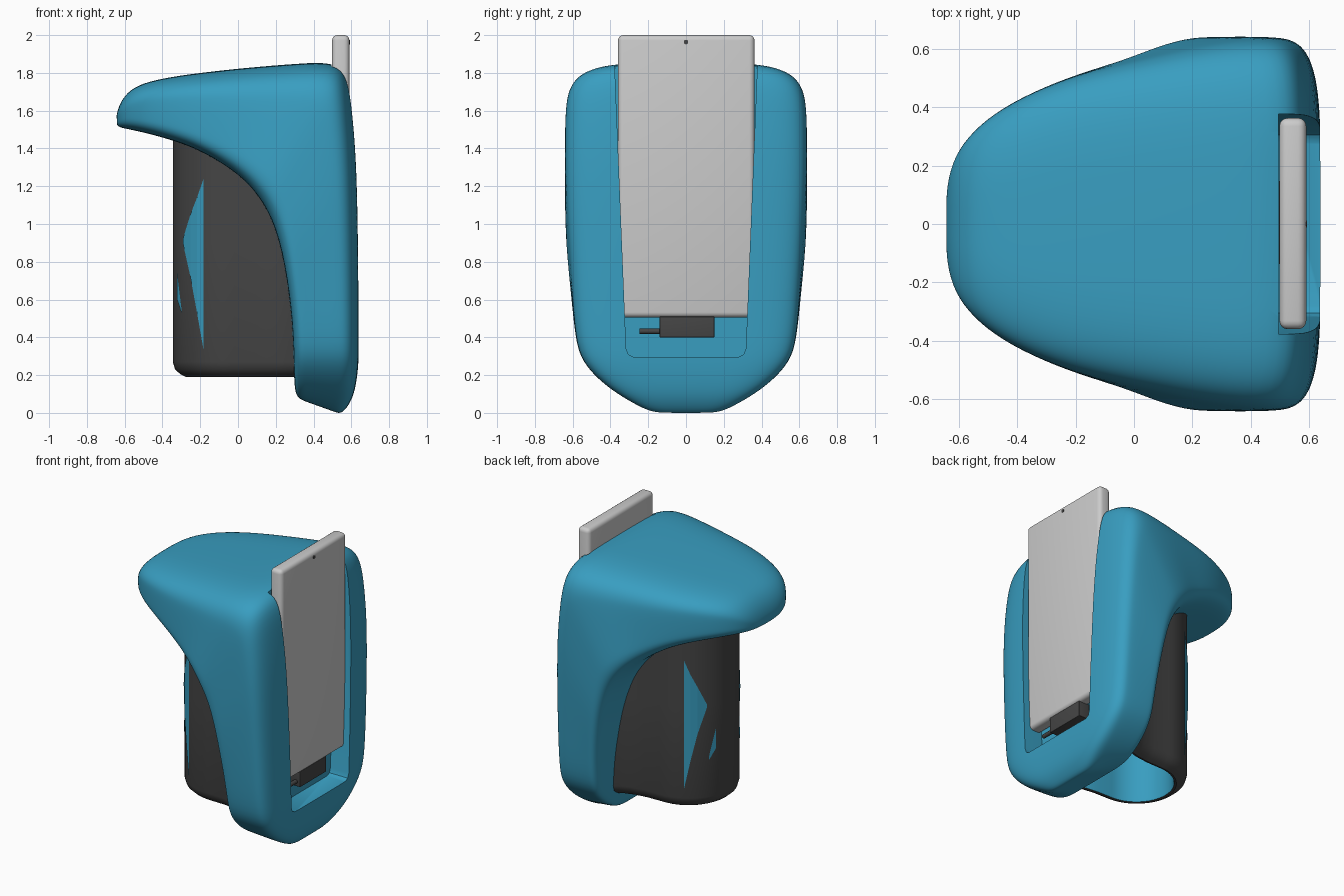
import bpy, bmesh, math
from mathutils import Vector

if "Cube" in bpy.data.objects:
    bpy.data.objects.remove(bpy.data.objects["Cube"])


def material(name, rgb):
    m = bpy.data.materials.new(name)
    m.diffuse_color = (*rgb, 1)
    m.use_nodes = True
    m.node_tree.nodes["Principled BSDF"].inputs["Base Color"].default_value = m.diffuse_color
    return m


BLUE = material("blue", (0.04, 0.34, 0.53))
DARK = material("dark_grey", (0.06, 0.06, 0.06))


def make(name, verts, faces, *mats):
    me = bpy.data.meshes.new(name)
    me.from_pydata(verts, [], faces)
    for m in mats:
        me.materials.append(m)
    bm = bmesh.new()
    bm.from_mesh(me)
    bmesh.ops.recalc_face_normals(bm, faces=bm.faces)
    bm.to_mesh(me)
    bm.free()
    ob = bpy.data.objects.new(name, me)
    bpy.context.collection.objects.link(ob)
    return ob


def loft(name, rings, *mats):
    n = len(rings[0])
    verts = [p for r in rings for p in r]
    faces = [(k * n + i, k * n + (i + 1) % n, (k + 1) * n + (i + 1) % n, (k + 1) * n + i)
             for k in range(len(rings) - 1) for i in range(n)]
    faces += [tuple(range(n)), tuple(range(len(verts) - n, len(verts)))]
    return make(name, verts, faces, *mats)


def finish(ob, angle=35):
    # apply modifiers, then smooth everything but sharp edges
    bpy.ops.object.select_all(action='DESELECT')
    ob.select_set(True)
    bpy.context.view_layer.objects.active = ob
    bpy.ops.object.convert(target='MESH')
    bpy.ops.object.shade_smooth_by_angle(angle=math.radians(angle))


def box(name, x, y, z, bevel=0, mat=None):
    verts = [(a, b, c) for a in x for b in y for c in z]
    faces = [(0, 1, 3, 2), (4, 6, 7, 5), (0, 4, 5, 1), (2, 3, 7, 6), (0, 2, 6, 4), (1, 5, 7, 3)]
    ob = make(name, verts, faces, *([mat] if mat else []))
    if bevel:
        b = ob.modifiers.new("round", 'BEVEL')
        b.width, b.segments = bevel, 4
    finish(ob)
    return ob


def rod(name, loc, r, length, axis, mat):
    rot = (0, math.pi / 2, 0) if axis == 'x' else (math.pi / 2, 0, 0)
    bpy.ops.mesh.primitive_cylinder_add(vertices=20, radius=r, depth=length, location=loc, rotation=rot)
    ob = bpy.context.object
    ob.name = name
    ob.data.materials.append(mat)
    bpy.ops.object.shade_smooth_by_angle(angle=math.radians(35))


# hood: sections swept from the nose over the top and down the back
# inner x, inner z, outer x, outer z, half width
SECTIONS = [
    (-.64, 1.52, -.643, 1.58, .12), (-.62, 1.51, -.625, 1.645, .215),
    (-.57, 1.50, -.57, 1.715, .30), (-.48, 1.48, -.48, 1.753, .38),
    (-.35, 1.445, -.35, 1.78, .452), (-.20, 1.39, -.18, 1.803, .515),
    (-.05, 1.30, .05, 1.828, .565), (.05, 1.22, .32, 1.85, .615),
    (.12, 1.13, .52, 1.86, .638), (.16, 1.06, .585, 1.78, .642),
    (.20, .97, .608, 1.6, .642), (.245, .80, .633, 1.3, .638),
    (.28, .55, .64, .7, .606), (.29, .40, .64, .4, .587),
    (.295, .27, .64, .27, .555), (.298, .15, .625, .14, .43),
    (.308, .085, .60, .06, .31), (.345, .065, .55, -.008, .2)]


def section(s, n_in, n_out, k=1):
    a, b = Vector((s[0], 0, s[1])), Vector((s[2], 0, s[3]))
    c, d, ring = (a + b) / 2, (b - a) / 2, []
    for i in range(48):
        t = math.tau * i / 48
        n = n_out if math.cos(t) > 0 else n_in
        u, v = (math.copysign(abs(f) ** (2 / n), f) if abs(f) > 1e-6 else 0
                for f in (math.cos(t), math.sin(t)))
        p = c + d * u * k
        ring.append((p.x, s[4] * v * k, p.z))
    return ring


# the inner rim is crisp, the outer edge softly rounded
rings = [section(s, min(9, 2.6 + .9 * i), min(4.8, 2.4 + .25 * i)) for i, s in enumerate(SECTIONS)]
rings.insert(0, section(SECTIONS[0], 2.6, 2.4, .6))
rings.append(section(SECTIONS[-1], 9, 4.8, .65))
hood = loft("hood", rings, BLUE)
hood.modifiers.new("smooth", 'SUBSURF').levels = 2

# tablet recess, open at the top
outline = [(-.388, 2.1), (-.317, .34), (-.305, .31), (-.28, .297)]
outline += [(-y, z) for y, z in reversed(outline)]
cutter = loft("recess_cutter", [[(x, y, z) for y, z in outline] for x in (.495, .8)], BLUE)
cut = hood.modifiers.new("recess", 'BOOLEAN')
cut.operation, cut.object, cut.solver = 'DIFFERENCE', cutter, 'EXACT'
finish(hood)
bpy.data.objects.remove(cutter)

# dark neck tube with a rolled lower lip and a blue lining
CX, RX, RY = -.02, .325, .32
flare = [(.34, .41), (.27, .368), (.2, .34), (.1, .323)]
plan = flare + [(CX + RX * math.cos(math.radians(a)), RY * math.sin(math.radians(a)))
                for a in range(90, 271, 6)] + [(x, -y) for x, y in reversed(flare)]
levels = [(1.5, 0), (.9, 0), (.27, 0), (.23, .012), (.205, .04), (.19, .07),
          (.193, .085), (.215, .09), (1.49, .09)]
# the lip is inset on the round side only, the open end stays buried in the hood
rings = [[(x * (1 - d / .345) if x < 0 else x, y * (1 - d / .345), z) for x, y in plan]
         for z, d in levels]
neck = loft("neck", rings, DARK, BLUE)
for p in neck.data.polygons:
    if p.index >= 6 * len(plan) and p.index != len(neck.data.polygons) - 2:
        p.material_index = 1
finish(neck)

# blue slivers showing on both sides of the neck
for label, cols in (("large", [(-.29, .9, .92), (-.25, .72, 1.05), (-.215, .53, 1.14), (-.18, .33, 1.24)]),
                    ("small", [(-.32, .6, .74), (-.298, .53, .56)])):
    for side, sign in (("front", -1), ("back", 1)):
        verts = []
        for x, lo, hi in cols:
            y = sign * (RY * math.sqrt(1 - ((x - CX) / RX) ** 2) + .006)
            verts += [(x - .002, y, lo), (x - .002, y, hi)]
        faces = [(2 * i, 2 * i + 2, 2 * i + 3, 2 * i + 1)[::-sign] for i in range(len(cols) - 1)]
        me = bpy.data.meshes.new("sliver")
        me.from_pydata(verts, [], faces)
        me.materials.append(BLUE)
        bpy.context.collection.objects.link(bpy.data.objects.new(f"{label}_{side}_sliver", me))

# tablet, its camera, and the plug below it
box("tablet", (.498, .59), (-.36, .363), (.505, 2.0), .028)
rod("tablet_camera", (.59, 0, 1.963), .012, .006, 'x', DARK)
box("plug", (.497, .58), (-.14, .15), (.40, .51), .004, DARK)
rod("plug_cable", (.545, -.19, .432), .014, .11, 'y', DARK)
